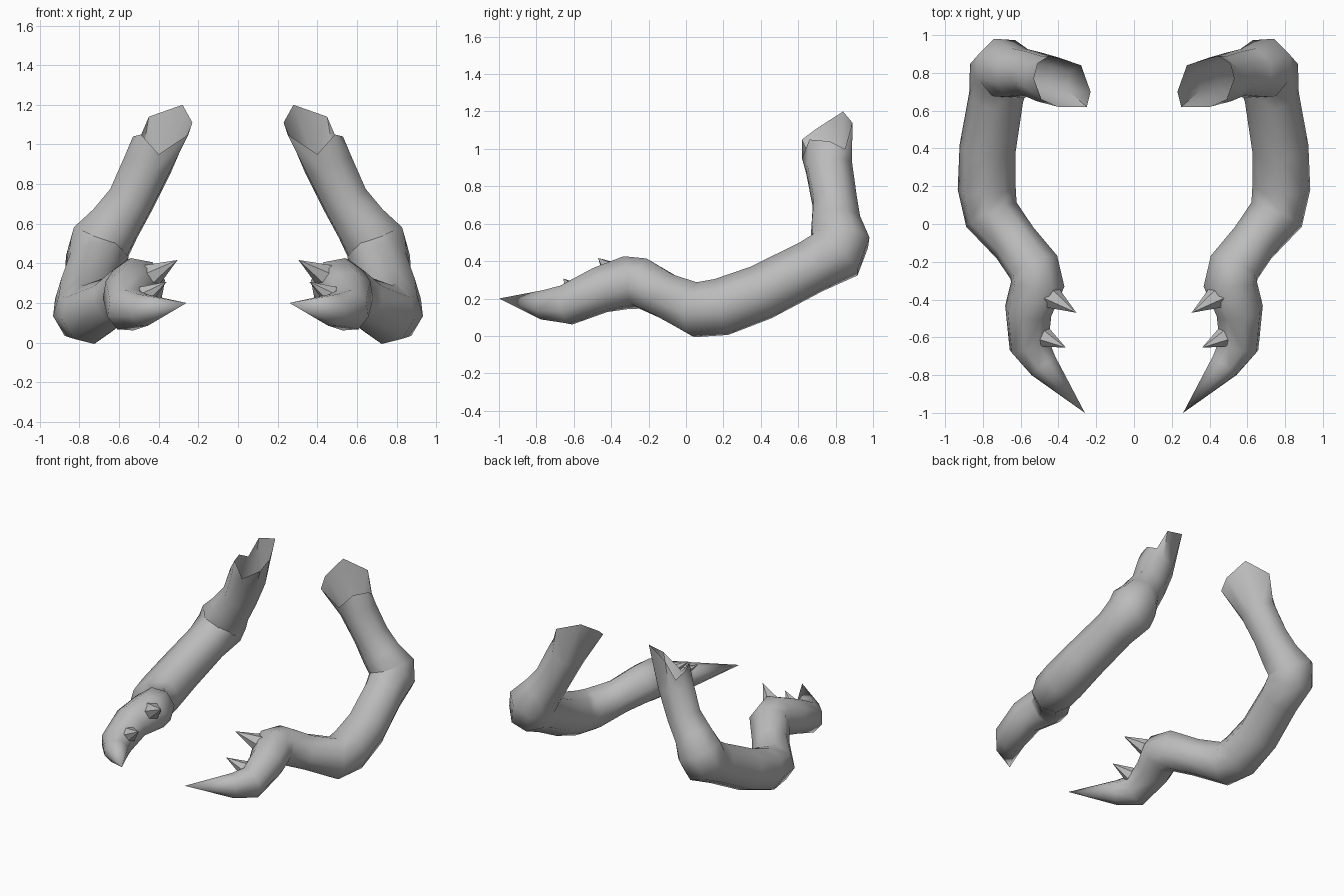
import bpy, bmesh, math
from mathutils import Vector, Quaternion

if "Cube" in bpy.data.objects:
    bpy.data.objects.remove(bpy.data.objects["Cube"])

skin = bpy.data.materials.new("grey skin")
skin.diffuse_color = (0.5, 0.5, 0.5, 1)
skin.use_nodes = True
skin.node_tree.nodes["Principled BSDF"].inputs["Base Color"].default_value = skin.diffuse_color

# ragged open shoulder edge, then (x, y, z, radius) down to the hand
RIM = [(.28, .84, 1.2), (.23, .70, 1.11), (.25, .62, 1.05), (.40, .62, .95),
       (.49, .66, 1.05), (.53, .77, 1.04), (.51, .85, 1.0), (.45, .89, 1.14)]
PATH = [(.455, .765, .90, .13), (.54, .795, .72, .125), (.62, .80, .60, .14),
        (.69, .825, .51, .165), (.71, .80, .435, .165), (.73, .67, .37, .145),
        (.775, .40, .232, .15), (.78, .19, .155, .155), (.755, .05, .14, .15),
        (.63, -.10, .21, .128), (.53, -.23, .28, .14), (.51, -.32, .285, .145),
        (.56, -.46, .245, .127), (.555, -.64, .165, .112), (.48, -.75, .165, .085)]
TIP = Vector((.26, -1.0, .2))


def finish(name, bm):
    """Turn the mesh into a smooth object plus its mirrored twin."""
    bmesh.ops.recalc_face_normals(bm, faces=bm.faces)
    me = bpy.data.meshes.new(name)
    bm.to_mesh(me)
    bm.free()
    me.materials.append(skin)
    ob = bpy.data.objects.new(name, me)
    bpy.context.collection.objects.link(ob)
    bpy.context.view_layer.objects.active = ob
    ob.select_set(True)
    mirror = ob.modifiers.new("Mirror", 'MIRROR')
    mirror.use_mirror_merge = False
    bpy.ops.object.shade_smooth_by_angle(angle=math.radians(50))
    ob.select_set(False)


def bridge(bm, a, b):
    n = len(a)
    for i in range(n):
        bm.faces.new((a[i], a[(i + 1) % n], b[(i + 1) % n], b[i]))


def fan(bm, ring, tip):
    t = bm.verts.new(tip)
    for i in range(len(ring)):
        bm.faces.new((ring[i], ring[(i + 1) % len(ring)], t))


# arm: eight-sided tube swept along the path, ending in a pointed claw
bm = bmesh.new()
ring = [bm.verts.new(p) for p in RIM]
start = sum((Vector(p) for p in RIM), Vector()) / len(RIM)
pts = [start] + [Vector(p[:3]) for p in PATH] + [TIP]
tangent = (pts[1] - pts[0]).normalized()
first = Vector(RIM[0]) - start
first = (first - tangent * first.dot(tangent)).normalized()
dirs = [Quaternion(tangent, -i * math.tau / 8) @ first for i in range(8)]
for k, (x, y, z, r) in enumerate(PATH, 1):
    new = ((pts[k] - pts[k - 1]).normalized() + (pts[k + 1] - pts[k]).normalized()).normalized()
    turn = tangent.rotation_difference(new)
    dirs = [turn @ d for d in dirs]
    tangent = new
    nxt = [bm.verts.new(pts[k] + d * r) for d in dirs]
    bridge(bm, ring, nxt)
    ring = nxt
fan(bm, ring, TIP)
finish("arm", bm)


# thorns on the inner side of the hand
def thorn(name, base, tip, r):
    base, tip = Vector(base), Vector(tip)
    axis = (tip - base).normalized()
    side = axis.orthogonal().normalized()
    bm = bmesh.new()
    ring = [bm.verts.new(base + Quaternion(axis, i * math.tau / 6) @ side * r) for i in range(6)]
    fan(bm, ring, tip)
    finish(name, bm)


thorn("upper_thorn", (.45, -.38, .33), (.305, -.47, .417), .07)
thorn("lower_thorn", (.475, -.60, .235), (.36, -.655, .307), .055)
